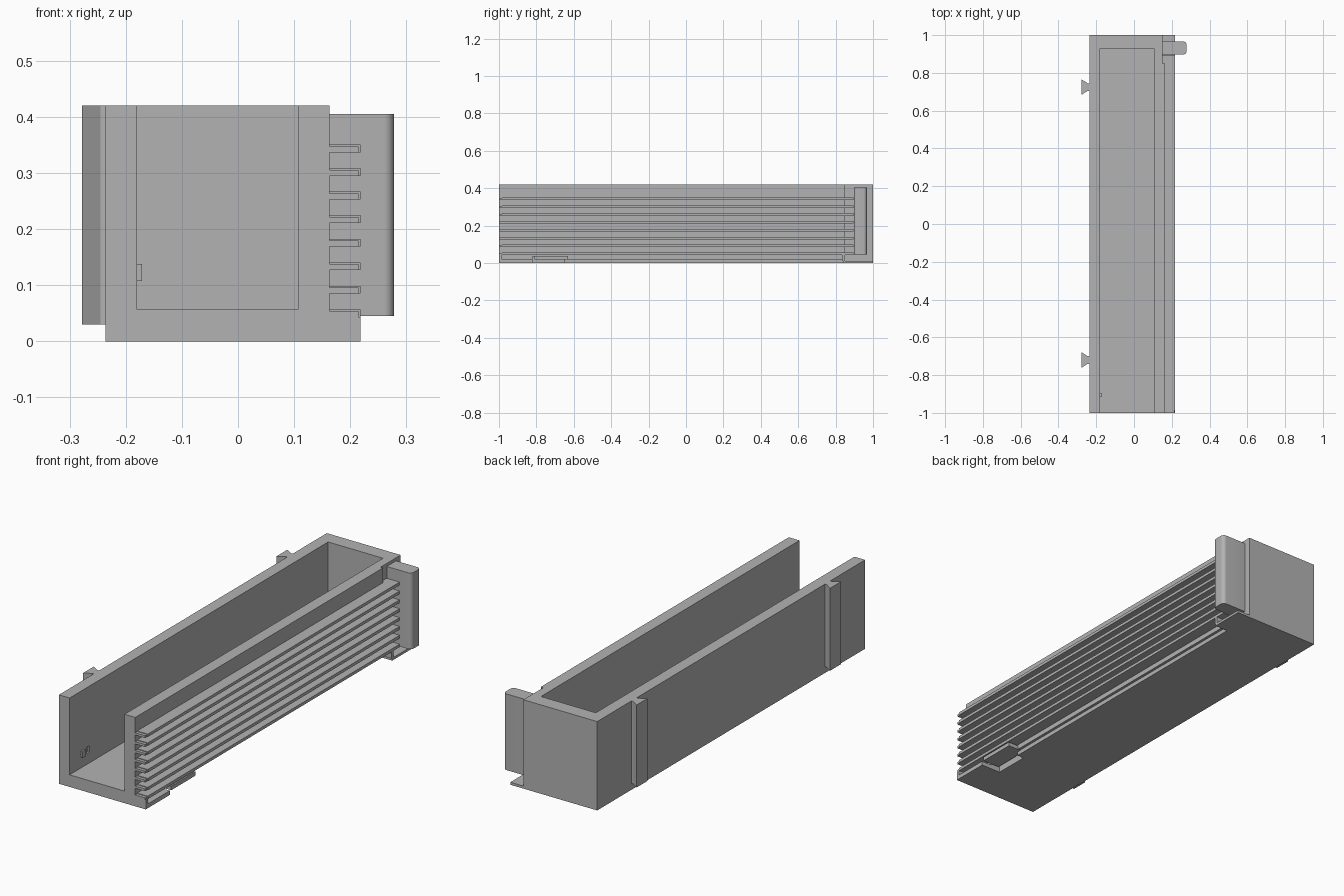
import bpy, bmesh

cube = bpy.data.objects.get("Cube")
if cube:
    bpy.data.objects.remove(cube, do_unlink=True)

grey = bpy.data.materials.new("plain grey")
grey.use_nodes = True
grey.diffuse_color = (0.45, 0.45, 0.45, 1)
grey.node_tree.nodes["Principled BSDF"].inputs["Base Color"].default_value = grey.diffuse_color


def prism(name, outline, z0, z1):
    """Extrude an xy outline from z0 to z1."""
    bm = bmesh.new()
    face = bm.faces.new([bm.verts.new((x, y, z0)) for x, y in outline])
    top = bmesh.ops.extrude_face_region(bm, geom=[face])["geom"]
    bmesh.ops.translate(bm, vec=(0, 0, z1 - z0),
                        verts=[v for v in top if isinstance(v, bmesh.types.BMVert)])
    bmesh.ops.recalc_face_normals(bm, faces=bm.faces[:])
    mesh = bpy.data.meshes.new(name)
    bm.to_mesh(mesh)
    bm.free()
    mesh.materials.append(grey)
    obj = bpy.data.objects.new(name, mesh)
    bpy.context.collection.objects.link(obj)
    return obj


def box(name, x0, x1, y0, y1, z0, z1):
    return prism(name, [(x0, y0), (x1, y0), (x1, y1), (x0, y1)], z0, z1)


def cut(target, cutter):
    cutter.hide_render = True
    cutter.hide_viewport = True
    cutter.display_type = 'WIRE'
    mod = target.modifiers.new(cutter.name, 'BOOLEAN')
    mod.operation = 'DIFFERENCE'
    mod.solver = 'EXACT'
    mod.object = cutter


LEFT, WALL, EDGE, TOP = -0.236, 0.163, 0.218, 0.42

# Trough, open at the front and top
body = box("trough_body", LEFT, WALL, -1, 1, 0, TOP)
cut(body, box("cavity_cutter", -0.18, 0.107, -1.1, 0.93, 0.057, 0.5))
cut(body, box("rear_recess_cutter", 0.15, 0.3, 0.85, 1.1, 0.012, 0.5))
cut(body, box("clip_notch_cutter", 0.115, 0.3, -0.82, -0.65, -0.1, 0.035))
cut(body, box("lower_ledge_cutter", 0.15, 0.3, -0.65, 0.84, -0.1, 0.02))
cut(body, box("wall_nick_cutter", -0.19, -0.17, -0.87, -0.85, 0.107, 0.138))

# Small catch on the inner wall
box("inner_catch", -0.181, -0.171, -0.915, -0.895, 0.107, 0.138)

# Side fins with slightly thinner front tips
for i in range(8):
    z = 0.043 + i * 0.0419
    box(f"fin_{i + 1}", WALL - 0.014, EDGE, -0.985, 0.895, z, z + 0.014)
    box(f"fin_tip_{i + 1}", WALL - 0.003, EDGE - 0.003, -1, -0.985, z, z + 0.011)

# Front flange, its end plate and the clip
box("front_flange", WALL, EDGE, -1, -0.82, 0, 0.02)
box("front_end_plate", WALL, EDGE, -1, -0.985, 0.02, 0.043)
box("clip_block", 0.13, EDGE, -0.81, -0.63, 0.018, 0.037)

# Rear foot with a small stop
box("rear_foot", 0.15, EDGE, 0.84, 1, 0, 0.012)
box("rear_stop", 0.15, EDGE, 0.835, 0.85, 0.012, 0.043)

# Upright handle with rounded outer edges
handle = box("handle", 0.15, 0.278, 0.897, 0.967, 0.045, 0.405)
bm = bmesh.new()
bm.from_mesh(handle.data)
outer = [e for e in bm.edges if all(v.co.x > 0.27 for v in e.verts)
         and abs(e.verts[0].co.z - e.verts[1].co.z) > 0.1]
bmesh.ops.bevel(bm, geom=outer, offset=0.018, segments=6, profile=0.5, affect='EDGES')
bm.to_mesh(handle.data)
bm.free()
bpy.context.view_layer.objects.active = handle
handle.select_set(True)
bpy.ops.object.shade_smooth_by_angle()

# Dovetail rails on the other side
for name, y in (("front_rail", -0.72), ("rear_rail", 0.725)):
    half = [(LEFT + 0.002, 0.02), (-0.245, 0.02), (-0.278, 0.041)]
    outline = [(x, y + w) for x, w in half] + [(x, y - w) for x, w in reversed(half)]
    prism(name, outline, 0.03, TOP)
